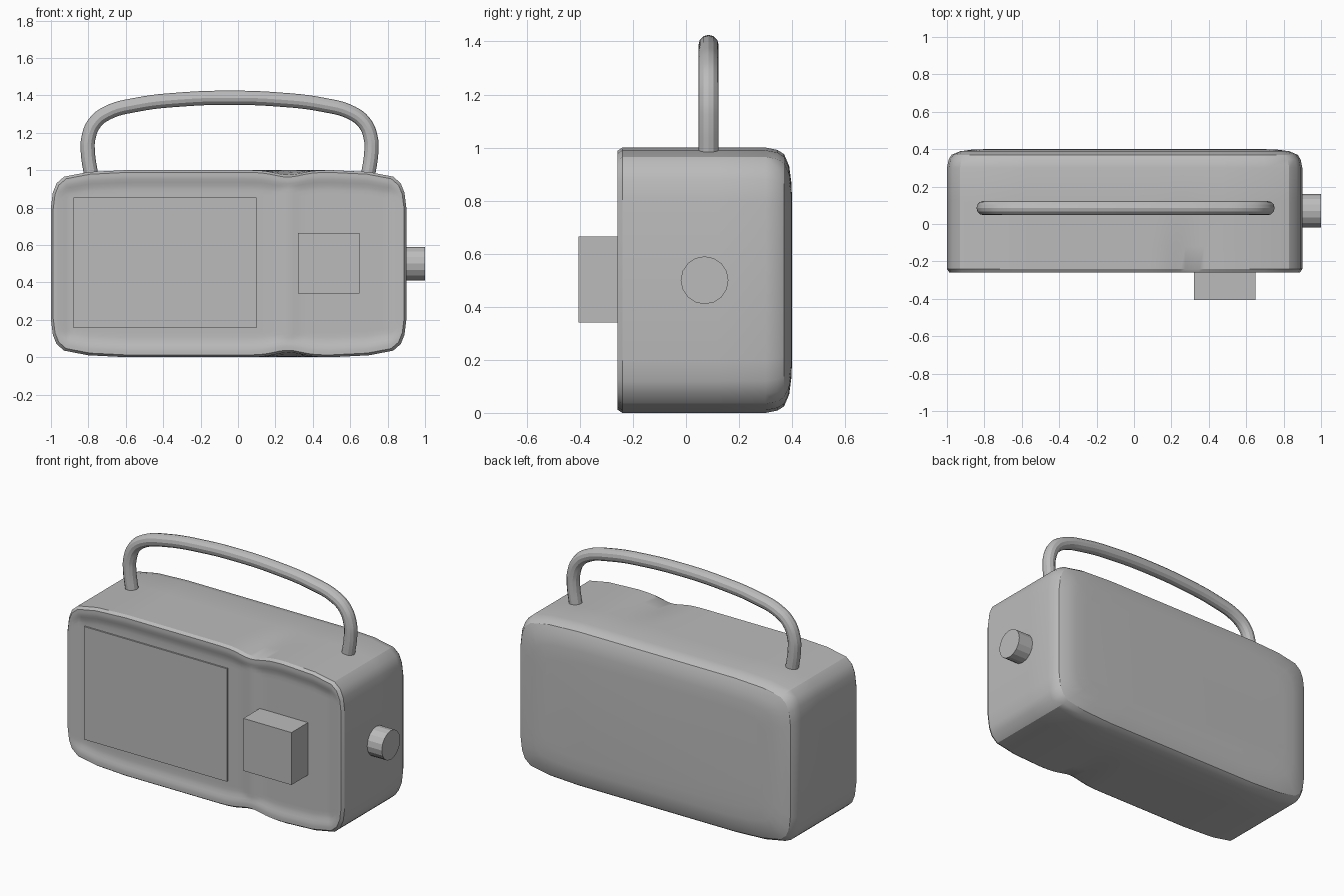
import bpy, bmesh, math

if "Cube" in bpy.data.objects:
    bpy.data.objects.remove(bpy.data.objects["Cube"])

grey = bpy.data.materials.new("plain grey")
grey.diffuse_color = (0.5, 0.5, 0.5, 1)
grey.use_nodes = True
grey.node_tree.nodes["Principled BSDF"].inputs["Base Color"].default_value = grey.diffuse_color


def make_object(name, bm, smooth=False):
    bmesh.ops.recalc_face_normals(bm, faces=bm.faces)
    mesh = bpy.data.meshes.new(name)
    bm.to_mesh(mesh)
    bm.free()
    mesh.materials.append(grey)
    ob = bpy.data.objects.new(name, mesh)
    bpy.context.collection.objects.link(ob)
    if smooth:
        shade(ob)
    return ob


def shade(ob):
    bpy.ops.object.select_all(action='DESELECT')
    ob.select_set(True)
    bpy.context.view_layer.objects.active = ob
    bpy.ops.object.shade_smooth_by_angle(angle=math.radians(28))


def box(name, x0, x1, y0, y1, z0, z1):
    bm = bmesh.new()
    bmesh.ops.create_cube(bm, size=1)
    for v in bm.verts:
        v.co = ((x0 + x1) / 2 + v.co.x * (x1 - x0),
                (y0 + y1) / 2 + v.co.y * (y1 - y0),
                (z0 + z1) / 2 + v.co.z * (z1 - z0))
    return make_object(name, bm)


# Upper half of the case outline: (x, half height), left to right
CX, HX, HZ, WAIST = -0.05, 0.95, 0.5, 0.27
corner = [(0, .2), (.01, .12), (.03, .07), (.07, .035), (.2, .01), (.4, 0)]
half = [(-1 + dx, HZ - dz) for dx, dz in corner]
half += [(-0.6 + 1.1 * i / 44, HZ) for i in range(1, 44)]
half += [(0.9 - dx, HZ - dz) for dx, dz in reversed(corner)]


def pinch(x):
    return math.exp(-((x - WAIST) / 0.1) ** 2)


def upper(inset, waist):
    return [(CX + (x - CX) * (1 - inset / HX),
             h * (1 - inset / HZ) - waist * pinch(x)) for x, h in half]


# Case: rings lofted from front to back, pinched at the front waist
bm = bmesh.new()
rings = []
for y, inset, waist in [(-.258, .012, .025), (-.24, 0, .025), (-.12, 0, .014),
                        (.02, 0, .004), (.12, 0, 0), (.30, 0, 0), (.345, .009, 0),
                        (.37, .025, 0), (.389, .07, 0), (.397, .13, 0), (.40, .2, 0)]:
    top = upper(inset, waist)
    pts = [(x, y, .5 + h) for x, h in top] + [(x, y, .5 - h) for x, h in reversed(top)]
    rings.append([bm.verts.new(p) for p in pts])
for a, b in zip(rings, rings[1:]):
    for i in range(len(a)):
        j = (i + 1) % len(a)
        bm.faces.new((a[i], a[j], b[j], b[i]))
bm.faces.new(rings[-1])

# Case front: soft raised rim and a shallow ridge between two dished lobes
top = upper(.012, .025)
fine = []
for (xa, ha), (xb, hb) in zip(top, top[1:]):
    n = 6 if xb - xa > .1 else 1
    fine += [(xa + (xb - xa) * k / n, ha + (hb - ha) * k / n) for k in range(n)]
fine.append(top[-1])
ROWS = 40
cols = []
for x, h in fine:
    col = []
    for r in range(ROWS + 1):
        z = -h * math.cos(math.pi * r / ROWS)
        d = min(h - abs(z), x - fine[0][0], fine[-1][0] - x)
        t = min(max((d - .02) / .07, 0), 1)
        rim = 1 - t * t * (3 - 2 * t)
        rim = max(rim, .6 * math.exp(-((x - WAIST) / .05) ** 2))
        col.append(bm.verts.new((x, -.243 - .015 * rim, .5 + z)))
    cols.append(col)
for a, b in zip(cols, cols[1:]):
    for r in range(ROWS):
        bm.faces.new((a[r], b[r], b[r + 1], a[r + 1]))
bmesh.ops.remove_doubles(bm, verts=bm.verts, dist=.0005)
make_object("case", bm, True)

# Front panel and square control
box("front_panel", -.88, .10, -.252, -.235, .155, .855)
box("square_knob", .32, .65, -.405, -.235, .34, .665)

# Round dial on the right side
bm = bmesh.new()
bmesh.ops.create_cone(bm, cap_ends=True, segments=16, radius1=.09, radius2=.09, depth=.12)
for v in bm.verts:
    v.co = (.94 + v.co.z, .07 + v.co.x, .5 + v.co.y)
make_object("side_dial", bm)

# Carrying handle: a mirrored smooth tube
left = [(-.785, .97), (-.803, 1.1), (-.80, 1.17), (-.768, 1.25), (-.70, 1.305),
        (-.54, 1.35), (-.3, 1.378)]
path = left + [(-.045, 1.387)] + [(-.09 - x, z) for x, z in reversed(left)]
curve = bpy.data.curves.new("handle", 'CURVE')
curve.dimensions = '3D'
curve.bevel_depth = .038
curve.bevel_resolution = 4
curve.use_fill_caps = True
spline = curve.splines.new('BEZIER')
spline.resolution_u = 6
spline.bezier_points.add(len(path) - 1)
for p, (x, z) in zip(spline.bezier_points, path):
    p.co = (x, .085, z)
    p.handle_left_type = p.handle_right_type = 'AUTO'
curve.materials.append(grey)
handle = bpy.data.objects.new("handle", curve)
bpy.context.collection.objects.link(handle)
bpy.ops.object.select_all(action='DESELECT')
handle.select_set(True)
bpy.context.view_layer.objects.active = handle
bpy.ops.object.convert(target='MESH')
shade(bpy.context.view_layer.objects.active)
